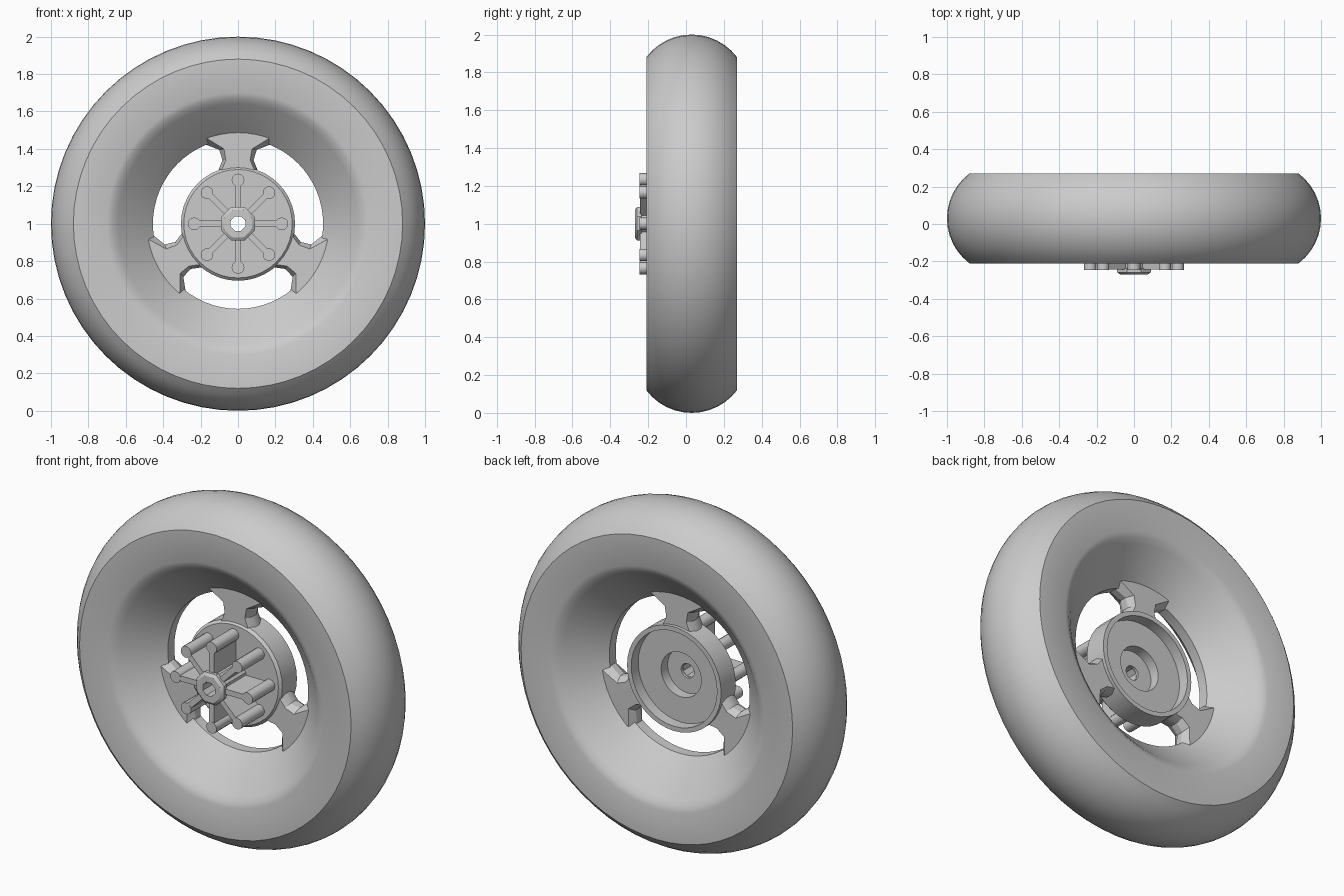
import bpy, bmesh, math
from mathutils import Matrix, Vector

if "Cube" in bpy.data.objects:
    bpy.data.objects.remove(bpy.data.objects["Cube"], do_unlink=True)

grey = bpy.data.materials.new("plain_grey")
grey.use_nodes = True
colour = (0.6, 0.6, 0.6, 1)
grey.diffuse_color = colour
grey.node_tree.nodes["Principled BSDF"].inputs["Base Color"].default_value = colour


def finish(bm, name, angle=33):
    """Turn a bmesh into a shaded object on the wheel axis."""
    bmesh.ops.recalc_face_normals(bm, faces=bm.faces)
    mesh = bpy.data.meshes.new(name)
    bm.to_mesh(mesh)
    bm.free()
    mesh.materials.append(grey)
    obj = bpy.data.objects.new(name, mesh)
    obj.location.z = 1
    bpy.context.collection.objects.link(obj)
    bpy.ops.object.select_all(action='DESELECT')
    obj.select_set(True)
    bpy.context.view_layer.objects.active = obj
    bpy.ops.object.shade_smooth_by_angle(angle=math.radians(angle))
    return obj


def revolve(name, profile, sides, turn=0.0):
    """Spin a closed (radius, y) profile around the y axis."""
    bm = bmesh.new()
    rings = []
    for i in range(sides):
        a = turn + math.tau * i / sides
        rings.append([bm.verts.new((r * math.cos(a), y, r * math.sin(a))) for r, y in profile])
    n = len(profile)
    for i in range(sides):
        p, q = rings[i], rings[(i + 1) % sides]
        for j in range(n):
            k = (j + 1) % n
            bm.faces.new((p[j], p[k], q[k], q[j]))
    return finish(bm, name)


def loft(bm, sections, angle):
    """Join matching outlines of (sideways, outward, y) points, turned about y."""
    spin = Matrix.Rotation(angle, 3, 'Y')
    loops = [[bm.verts.new(spin @ Vector((t, y, r))) for t, r, y in s] for s in sections]
    for p, q in zip(loops, loops[1:]):
        for j in range(len(p)):
            k = (j + 1) % len(p)
            bm.faces.new((p[j], p[k], q[k], q[j]))
    bm.faces.new(loops[0])
    bm.faces.new(loops[-1])


MID = 0.03  # centre plane of the tyre

# Tyre and dished rim in one closed ring, symmetric front to back
tread = []
for i in range(13):
    a = math.radians(-53.1 + 106.2 * i / 12)
    tread.append((0.70 + 0.30 * math.cos(a), MID + 0.30 * math.sin(a)))
dish = [(0.70, 0.24), (0.67, 0.228), (0.64, 0.205), (0.455, 0.03)]
back = [(r, MID + d) for r, d in dish]
front = [(r, MID - d) for r, d in reversed(dish)]
revolve("tyre_and_rim", tread + back + front, 64)

# Hub drum: flat front, cupped back with a stepped centre recess
revolve("hub_drum", [(0.042, -0.04), (0.29, -0.04), (0.305, -0.025), (0.305, 0.11),
                     (0.278, 0.11), (0.278, 0.045), (0.13, 0.045), (0.13, -0.015),
                     (0.042, -0.015)], 40)

# Octagonal centre post with an open bore
revolve("centre_post", [(0.042, -0.27), (0.08, -0.27), (0.097, -0.258),
                        (0.097, -0.235), (0.085, -0.235), (0.085, -0.03),
                        (0.042, -0.03)], 8, math.pi / 8)

# Three flared spokes with wedge-shaped sides
half = [(0.107, 0.28), (0.083, 0.34), (0.10, 0.395), (0.19, 0.43), (0.19, 0.50)]
inner = [(0.09, 0.28), (0.065, 0.34), (0.075, 0.40), (0.165, 0.455), (0.165, 0.50)]


def outline(side, y):
    pts = side + [(0, 0.53)] + [(-t, r) for t, r in reversed(side)]
    return [(t, r, y) for t, r in pts]


bm = bmesh.new()
for i in range(3):
    loft(bm, [outline(inner, MID - 0.06), outline(half, MID - 0.02),
              outline(half, MID + 0.02), outline(inner, MID + 0.06)], math.tau * i / 3)
finish(bm, "spokes", 25)

# Eight radial fins, each ending in a round pin
fins, pins = bmesh.new(), bmesh.new()
for i in range(8):
    a = math.tau * i / 8
    blade = [(-0.016, 0.07), (0.016, 0.07), (0.016, 0.235), (-0.016, 0.235)]
    loft(fins, [[(t, r, y) for t, r in blade] for y in (-0.244, -0.035)], a)
    disc = [(0.034 * math.cos(math.tau * k / 12), 0.234 + 0.034 * math.sin(math.tau * k / 12))
            for k in range(12)]
    loft(pins, [[(t, r, y) for t, r in disc] for y in (-0.246, -0.035)], a)
finish(fins, "hub_fins")
finish(pins, "hub_pins")
